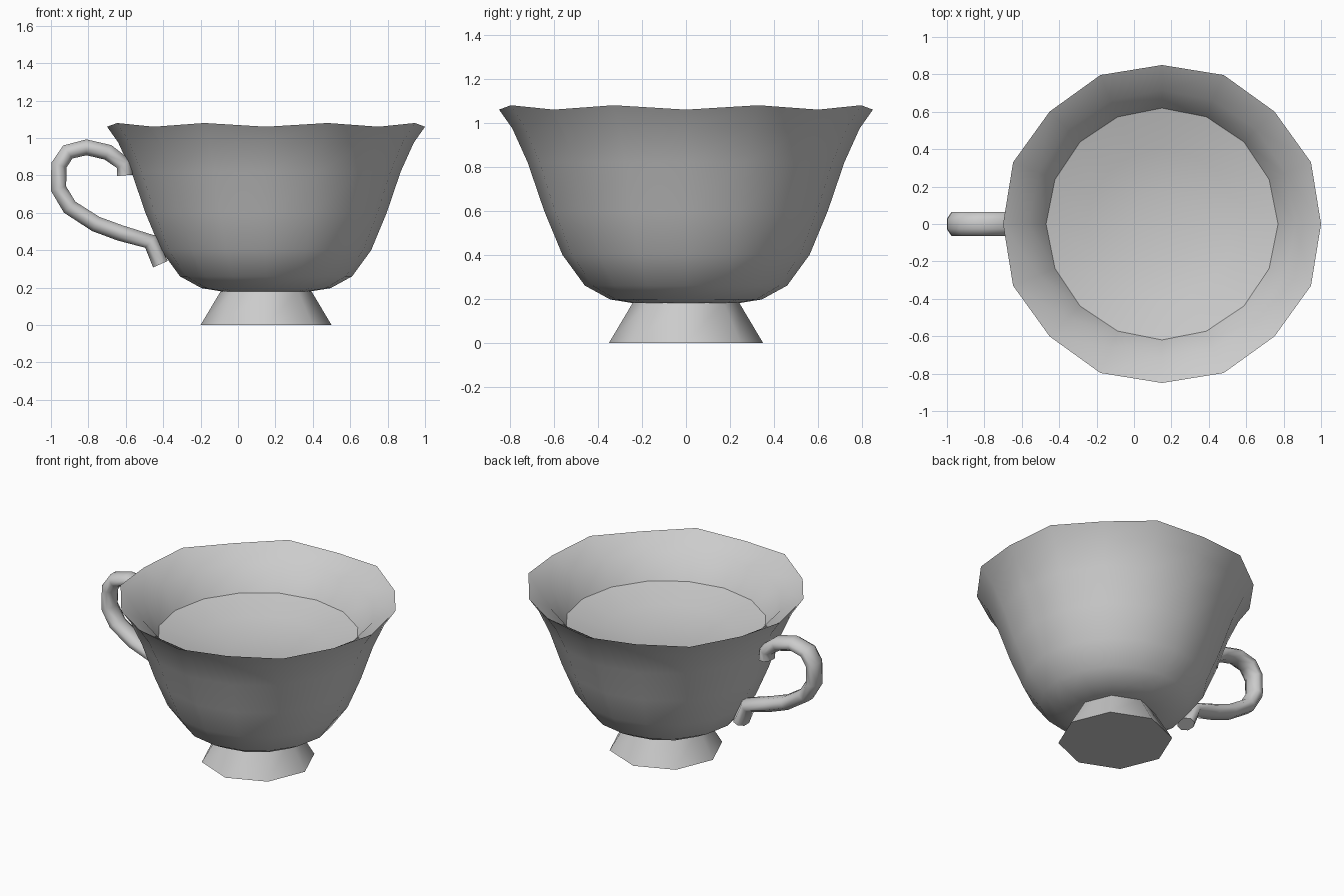
import bpy, bmesh
from math import cos, sin, pi
from mathutils import Vector

if "Cube" in bpy.data.objects:
    bpy.data.objects.remove(bpy.data.objects["Cube"])

CX = 0.15  # cup axis, offset to leave room for the handle


def finish(name, bm, angle=50):
    bmesh.ops.recalc_face_normals(bm, faces=bm.faces)
    me = bpy.data.meshes.new(name)
    bm.to_mesh(me)
    bm.free()
    ob = bpy.data.objects.new(name, me)
    bpy.context.collection.objects.link(ob)
    bpy.ops.object.select_all(action='DESELECT')
    ob.select_set(True)
    bpy.context.view_layer.objects.active = ob
    bpy.ops.object.shade_smooth_by_angle(angle=angle * pi / 180)
    return ob


def skin(name, rings, cap_start=True, cap_end=True, angle=50):
    """Bridge a list of point rings into a tube with optional end caps."""
    bm = bmesh.new()
    loops = [[bm.verts.new(p) for p in ring] for ring in rings]
    n = len(loops[0])
    for a, b in zip(loops, loops[1:]):
        for i in range(n):
            j = (i + 1) % n
            bm.faces.new((a[i], a[j], b[j], b[i]))
    if cap_start:
        bm.faces.new(loops[0])
    if cap_end:
        bm.faces.new(loops[-1])
    return finish(name, bm, angle)


def ring(r, z, n=16, wave=0.0):
    """Horizontal ring; every second point is pushed out and up by wave."""
    pts = []
    for i in range(n):
        w = wave * (i % 2)
        a = 2 * pi * i / n
        pts.append((CX + (r + 0.6 * w) * cos(a), (r + 0.6 * w) * sin(a), z + w))
    return pts


# Bowl: outer wall up to the wavy rim, then the inner wall down to a shallow dished floor
outer = [(0.24, 0.18), (0.345, 0.197), (0.46, 0.26), (0.562, 0.40),
         (0.645, 0.60), (0.72, 0.82), (0.79, 0.975)]
inner = [(0.715, 0.985), (0.62, 0.83)]
bowl = [ring(r, z) for r, z in outer]
bowl += [ring(0.85, 1.06, wave=0.02)]
bowl += [ring(r, z) for r, z in inner]
skin("bowl", bowl, cap_end=False)

# Dished surface inside the bowl
skin("inner_floor", [ring(0.62, 0.83), ring(0.40, 0.77), ring(0.18, 0.735)],
     cap_start=False)

# Eight-sided flared foot
skin("foot", [ring(0.35, 0.0, 8), ring(0.24, 0.185, 8)])

# Handle: flattened tube swept along a path in the XZ plane
path = [(-0.415, 0.325), (-0.468, 0.445), (-0.63, 0.492), (-0.76, 0.54),
        (-0.90, 0.63), (-0.96, 0.73), (-0.957, 0.855), (-0.91, 0.925),
        (-0.81, 0.95), (-0.695, 0.923), (-0.61, 0.86), (-0.605, 0.80)]
pts = [Vector((x, 0, z)) for x, z in path]
rings = []
for i, p in enumerate(pts):
    d_in = (p - pts[max(i - 1, 0)]).normalized()
    d_out = (pts[min(i + 1, len(pts) - 1)] - p).normalized()
    t = (d_in + d_out).normalized()
    side = Vector((-t.z, 0, t.x))
    angles = [2 * pi * (k + 0.5) / 8 for k in range(8)]
    rings.append([p + side * 0.046 * cos(a) + Vector((0, 0.068 * sin(a), 0))
                  for a in angles])
skin("handle", rings, angle=75)
